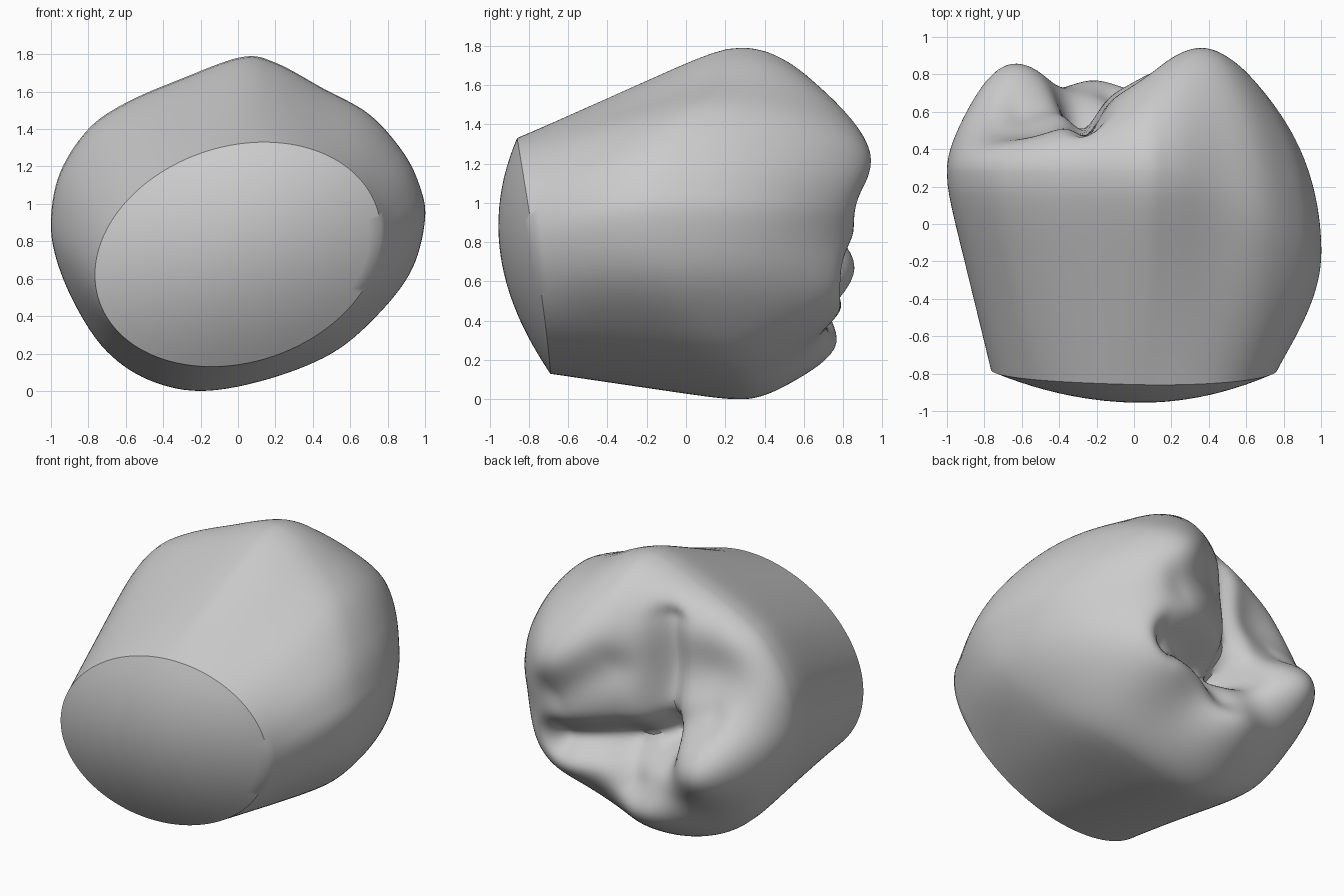
import bpy, bmesh, math
from mathutils import Vector

cube = bpy.data.objects.get("Cube")
if cube:
    bpy.data.objects.remove(cube, do_unlink=True)

# Widest outline of the crown, as (x, z) going round
OUTLINE = [Vector(p) for p in (
    (1, .92), (.97, 1.1), (.88, 1.28), (.7, 1.48), (.45, 1.62), (.2, 1.755), (.02, 1.785),
    (-.3, 1.67), (-.6, 1.54), (-.8, 1.4), (-.95, 1.17), (-1, .92), (-.97, .7),
    (-.86, .44), (-.7, .21), (-.48, .06), (-.2, 0), (.15, .06), (.5, .2), (.75, .41), (.93, .65))]
CENTRE = Vector((0, .9))
STEPS = 7

# Raised cusps: x, z, height, width in x, width in z
CUSPS = [(.36, 1.2, .4, .46, .58), (-.72, .65, .36, .36, .3), (-.22, .25, .22, .3, .22),
         (.45, .5, .21, .4, .26), (-.55, 1.22, -.11, .32, .25)]
# Grooves between cusps: start, end, depth, width
GROOVES = [((-.24, 1.5), (-.28, .75), .12, .09), ((-.28, .72), (.36, .64), .2, .12),
           ((-.28, .82), (-.6, .95), .05, .1), ((.0, .62), (-.1, .45), .06, .1),
           ((.05, 1.2), (.35, 1.0), .07, .15)]


def smooth_loop(points):
    n, out = len(points), []
    for i in range(n):
        a, b, c, d = (points[(i + k) % n] for k in (-1, 0, 1, 2))
        for s in range(STEPS):
            t = s / STEPS
            out.append(.5 * (2 * b + (c - a) * t + (2 * a - 5 * b + 4 * c - d) * t ** 2
                             + (3 * b - a - 3 * c + d) * t ** 3))
    return out


def chewing_height(p):
    h = .58
    for x, z, height, wx, wz in CUSPS:
        h += height * math.exp(-((p.x - x) / wx) ** 2 - ((p.y - z) / wz) ** 2)
    for start, end, depth, width in GROOVES:
        a, b = Vector(start), Vector(end)
        t = max(0, min(1, (p - a).dot(b - a) / (b - a).length_squared))
        h -= depth * math.exp(-((p - a.lerp(b, t)).length / width) ** 2)
    return h


def neck_point(o):
    t = math.atan2((o.y - .9 - .1 * o.x) / .87, o.x)
    x, z = .765 * math.cos(t), .73 + .11 * math.cos(t) + .59 * math.sin(t)
    return Vector((x, z))


def neck_y(p):
    return -.69 - .17 * max(0, (p.y - .13) / 1.2) ** 1.2 - .05 * max(0, -p.x) ** 2


def side_weight(o):
    return max(0, (o - CENTRE).normalized().x) ** 3


outline = smooth_loop(OUTLINE)
neck = [neck_point(o) for o in outline]
neck_mid = Vector((0, .73))
rings = []

# Domed cut end
for i in range(1, 13):
    r = i / 12
    flat = [neck_mid.lerp(n, r) for n in neck]
    rings.append([(p.x, neck_y(p) - .18 * (1 - r * r), p.y) for p in flat])

# Flaring wall up to the widest line
for i in range(1, 17):
    t, ring = i / 16, []
    for n, o in zip(neck, outline):
        w = side_weight(o)
        f = (1 - w) * (1.1 * t - .1 * t ** 12) + w * math.sin(t * math.pi / 2)
        p = n.lerp(o, f)
        y0 = neck_y(n)
        ring.append((p.x, y0 + (.28 - .43 * w - y0) * t, p.y))
    rings.append(ring)

# Rounded shoulder and chewing surface
for i in range(1, 50):
    r, ring = math.cos(i / 50 * math.pi / 2), []
    for o in outline:
        p = CENTRE.lerp(o, r)
        y0 = .28 - .43 * side_weight(o) * r
        ring.append((p.x, y0 + (chewing_height(p) - y0) * math.sqrt(1 - r ** 4.5), p.y))
    rings.append(ring)

bm = bmesh.new()
rows = [[bm.verts.new(p) for p in ring] for ring in rings]
n = len(outline)
for a, b in zip(rows, rows[1:]):
    for i in range(n):
        j = (i + 1) % n
        bm.faces.new((a[i], a[j], b[j], b[i]))
poles = (bm.verts.new((0, neck_y(neck_mid) - .18, neck_mid.y)),
         bm.verts.new((0, chewing_height(CENTRE), CENTRE.y)))
for pole, row in zip(poles, (rows[0], rows[-1])):
    for i in range(n):
        bm.faces.new((pole, row[i], row[(i + 1) % n]))
bmesh.ops.recalc_face_normals(bm, faces=bm.faces)

mesh = bpy.data.meshes.new("tooth_crown")
bm.to_mesh(mesh)
bm.free()
crown = bpy.data.objects.new("tooth_crown", mesh)
bpy.context.collection.objects.link(crown)

grey = bpy.data.materials.new("light_grey")
grey.use_nodes = True
colour = (.6, .6, .6, 1)
grey.diffuse_color = colour
grey.node_tree.nodes["Principled BSDF"].inputs["Base Color"].default_value = colour
mesh.materials.append(grey)

bpy.ops.object.select_all(action="DESELECT")
crown.select_set(True)
bpy.context.view_layer.objects.active = crown
bpy.ops.object.shade_smooth_by_angle(angle=math.radians(40))
